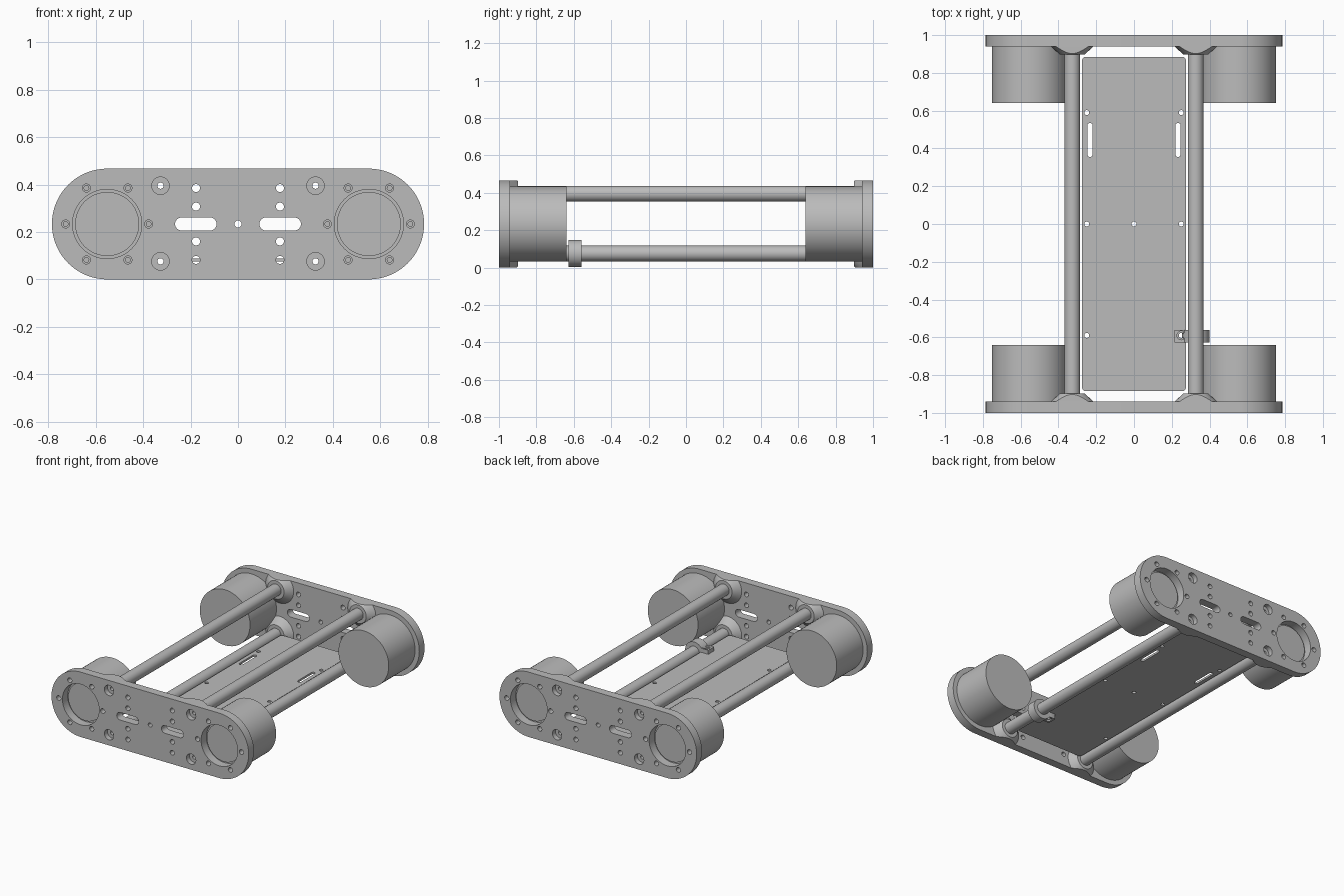
import bpy, bmesh, math
from mathutils import Vector

cube = bpy.data.objects.get("Cube")
if cube:
    bpy.data.objects.remove(cube, do_unlink=True)

grey = bpy.data.materials.new("plain grey")
grey.use_nodes = True
GREY = (0.5, 0.5, 0.5, 1)
grey.diffuse_color = GREY
grey.node_tree.nodes["Principled BSDF"].inputs["Base Color"].default_value = GREY

H = 0.467              # end plate height
MID = H / 2
PLATE_IN, PLATE_OUT = 0.94, 1.0
MOTOR_X = 0.552
ROD_X, ROD_Z, ROD_R = 0.327, (0.076, 0.395), 0.042


def at(axis, u, v, h):
    return Vector((u, h, v)) if axis == "Y" else Vector((u, v, h))


def lathe(bm, axis, u, v, profile, seg=32, closed=False):
    """Turn a (radius, height) profile about an axis; closed makes a tube."""
    rings = [[bm.verts.new(at(axis, u + r * math.cos(a), v + r * math.sin(a), h))
              for a in (2 * math.pi * i / seg for i in range(seg))]
             for r, h in profile]
    pairs = list(zip(rings, rings[1:]))
    if closed:
        pairs.append((rings[-1], rings[0]))
    else:
        bm.faces.new(rings[0])
        bm.faces.new(rings[-1])
    for a, b in pairs:
        for i in range(seg):
            j = (i + 1) % seg
            bm.faces.new((a[i], a[j], b[j], b[i]))


def slab(bm, axis, u, v, w, h, r, lo, hi, seg=8):
    """Rounded rectangle of size w x h, from lo to hi along the axis."""
    pts = []
    for k, (sx, sy) in enumerate(((1, 1), (-1, 1), (-1, -1), (1, -1))):
        for i in range(seg + 1):
            a = math.pi / 2 * (k + i / seg)
            p = Vector((u + sx * (w / 2 - r) + r * math.cos(a),
                        v + sy * (h / 2 - r) + r * math.sin(a)))
            if all((p - q).length > 1e-5 for q in pts):
                pts.append(p)
    low, high = ([bm.verts.new(at(axis, p.x, p.y, d)) for p in pts] for d in (lo, hi))
    bm.faces.new(low)
    bm.faces.new(high)
    for i in range(len(pts)):
        j = (i + 1) % len(pts)
        bm.faces.new((low[i], low[j], high[j], high[i]))


def finish(bm, name):
    bmesh.ops.recalc_face_normals(bm, faces=bm.faces[:])
    mesh = bpy.data.meshes.new(name)
    bm.to_mesh(mesh)
    bm.free()
    mesh.materials.append(grey)
    ob = bpy.data.objects.new(name, mesh)
    bpy.context.collection.objects.link(ob)
    return ob


def activate(ob):
    bpy.ops.object.select_all(action="DESELECT")
    ob.select_set(True)
    bpy.context.view_layer.objects.active = ob


def smooth(ob):
    activate(ob)
    bpy.ops.object.shade_smooth_by_angle(angle=math.radians(25))


def cut(ob, bm):
    """Subtract the cutter mesh, then discard it."""
    cutter = finish(bm, "cutter")
    cutter.hide_render = True
    activate(ob)
    mod = ob.modifiers.new("holes", "BOOLEAN")
    mod.operation, mod.solver, mod.object = "DIFFERENCE", "EXACT", cutter
    bpy.ops.object.modifier_apply(modifier=mod.name)
    bpy.data.objects.remove(cutter, do_unlink=True)


def hole(bm, axis, u, v, r, lo, hi):
    lathe(bm, axis, u, v, [(r, lo), (r, hi)], 24)


def screw_circle(x):
    return [(x + 0.175 * math.cos(k * math.pi / 3), MID + 0.175 * math.sin(k * math.pi / 3))
            for k in range(6)]


for s, end in ((-1, "front"), (1, "back")):
    lo, hi = s * (PLATE_IN - 0.02), s * (PLATE_OUT + 0.02)

    # End plate with motor openings, slots and bolt holes
    bm = bmesh.new()
    slab(bm, "Y", 0, MID, 1.57, H, MID, s * PLATE_IN, s * PLATE_OUT, 24)
    plate = finish(bm, end + "_plate")
    bm = bmesh.new()
    hole(bm, "Y", 0, MID, 0.015, lo, hi)
    for m in (-1, 1):
        lathe(bm, "Y", m * MOTOR_X, MID, [(0.146, lo), (0.146, hi)], 64)
        slab(bm, "Y", m * 0.178, MID, 0.175, 0.055, 0.0275, lo, hi)
        for x, z in screw_circle(m * MOTOR_X):
            hole(bm, "Y", x, z, 0.017, lo, hi)
        for z in (0.082, 0.16, 0.307, 0.385):
            hole(bm, "Y", m * 0.177, z, 0.017, lo, hi)
        for z in ROD_Z:
            step = s * 0.965
            lathe(bm, "Y", m * ROD_X, z,
                  [(0.013, lo), (0.013, step), (0.037, step), (0.037, hi)])
    cut(plate, bm)
    smooth(plate)

    for m, side in ((-1, "right"), (1, "left")):
        # Motor with a raised pilot and tapped holes
        bm = bmesh.new()
        lathe(bm, "Y", m * MOTOR_X, MID,
              [(0.2, s * 0.64), (0.2, s * PLATE_IN), (0.135, s * PLATE_IN), (0.135, s * 0.95)], 64)
        motor = finish(bm, f"{end}_{side}_motor")
        bm = bmesh.new()
        for x, z in screw_circle(m * MOTOR_X):
            hole(bm, "Y", x, z, 0.01, s * 0.9, hi)
        cut(motor, bm)
        smooth(motor)

        # Conical rod sockets trimmed to the plate outline
        for z, level in zip(ROD_Z, ("lower", "upper")):
            bm = bmesh.new()
            lathe(bm, "Y", m * ROD_X, z,
                  [(ROD_R, s * PLATE_IN), (0.112, s * PLATE_IN),
                   (0.066, s * 0.897), (ROD_R, s * 0.897)], 48, closed=True)
            for height, up in ((0, -1), (H, 1)):
                bmesh.ops.bisect_plane(bm, geom=bm.verts[:] + bm.edges[:] + bm.faces[:],
                                       plane_co=(0, 0, height), plane_no=(0, 0, up),
                                       clear_outer=True)
            bmesh.ops.holes_fill(bm, edges=[e for e in bm.edges if e.is_boundary])
            smooth(finish(bm, f"{end}_{side}_{level}_socket"))

# Hollow rods joining the end plates
for m, side in ((-1, "right"), (1, "left")):
    for z, level in zip(ROD_Z, ("lower", "upper")):
        bm = bmesh.new()
        lathe(bm, "Y", m * ROD_X, z,
              [(ROD_R, -PLATE_IN), (ROD_R, PLATE_IN), (0.03, PLATE_IN), (0.03, -PLATE_IN)],
              48, closed=True)
        smooth(finish(bm, f"{side}_{level}_rod"))

# Floor plate with bolt holes and two slots
FLOOR_LO, FLOOR_HI = 0.075, 0.089
bm = bmesh.new()
slab(bm, "Z", 0, 0, 0.55, 1.77, 0.02, FLOOR_LO, FLOOR_HI)
floor = finish(bm, "floor_plate")
bm = bmesh.new()
hole(bm, "Z", 0, 0, 0.013, 0, 0.2)
for m in (-1, 1):
    slab(bm, "Z", m * 0.233, 0.445, 0.028, 0.18, 0.014, 0, 0.2)
    for y in (-0.59, 0, 0.59):
        hole(bm, "Z", m * 0.25, y, 0.013, 0, 0.2)
cut(floor, bm)
smooth(floor)

# Clamp ring on one lower rod, with two jaws gripping the floor plate
C_LO, C_HI = -0.627, -0.56
bm = bmesh.new()
lathe(bm, "Y", ROD_X, ROD_Z[0],
      [(ROD_R, C_LO), (0.072, C_LO), (0.072, C_HI), (ROD_R, C_HI)], 48, closed=True)
smooth(finish(bm, "clamp_ring"))
for name, z0, z1, seat in (("upper", FLOOR_HI, 0.118, 0.108), ("lower", FLOOR_LO, 0.038, 0.048)):
    bm = bmesh.new()
    slab(bm, "Z", 0.25, (C_LO + C_HI) / 2, 0.07, C_HI - C_LO, 0.002, z0, z1, 2)
    jaw = finish(bm, name + "_clamp_jaw")
    bm = bmesh.new()
    out = z1 + (z1 - z0)
    lathe(bm, "Z", 0.25, -0.59,
          [(0.013, 2 * z0 - z1), (0.013, seat), (0.023, seat), (0.023, out)], 24)
    cut(jaw, bm)
    smooth(jaw)
